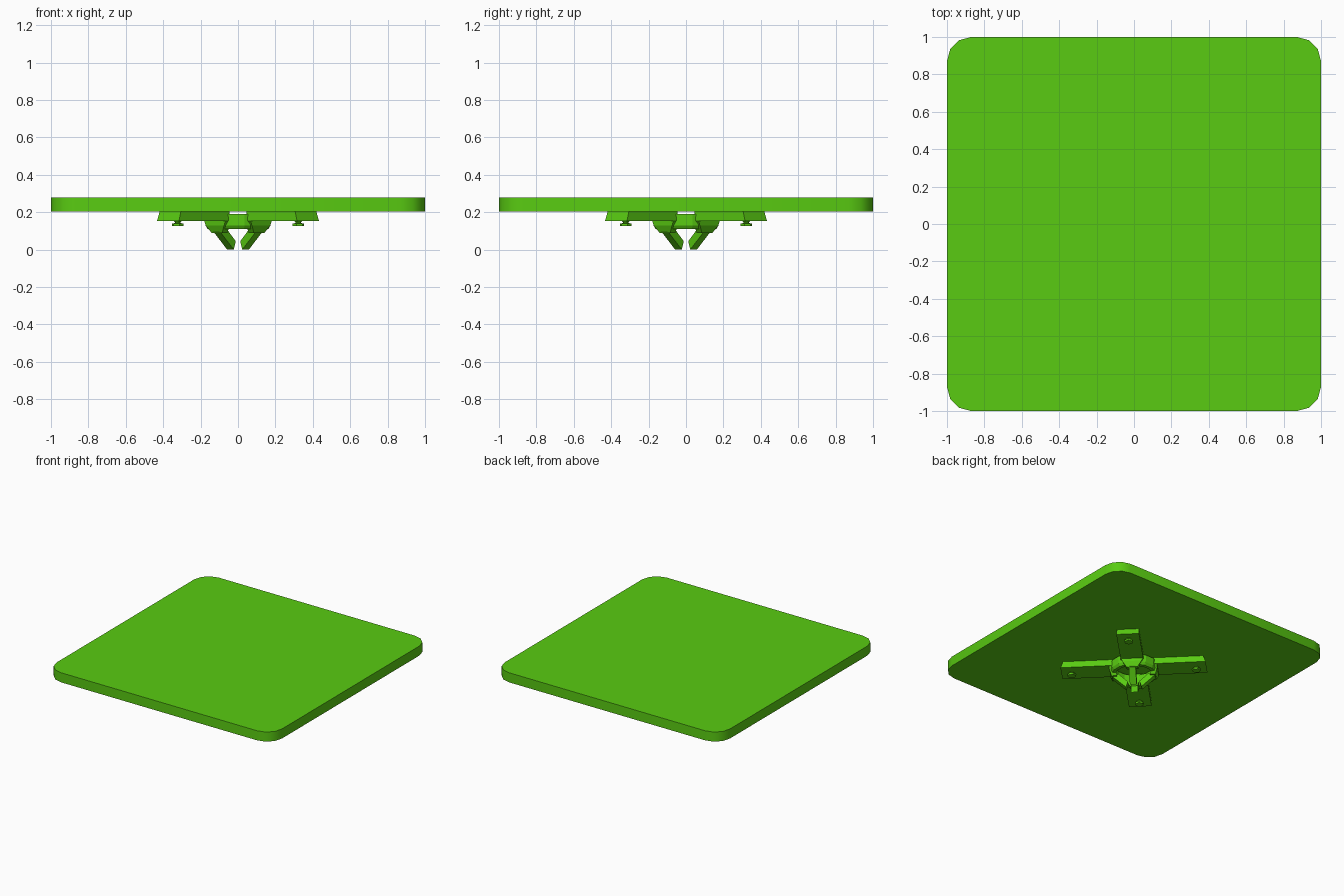
import bpy, bmesh
from math import pi, sin, cos
from mathutils import Matrix

if "Cube" in bpy.data.objects:
    bpy.data.objects.remove(bpy.data.objects["Cube"])

mat = bpy.data.materials.new("green")
mat.diffuse_color = (0.1, 0.6, 0.006, 1)
mat.use_nodes = True
mat.node_tree.nodes["Principled BSDF"].inputs["Base Color"].default_value = mat.diffuse_color


def finish(name, bm, smooth=False):
    bmesh.ops.recalc_face_normals(bm, faces=bm.faces)
    me = bpy.data.meshes.new(name)
    bm.to_mesh(me)
    bm.free()
    ob = bpy.data.objects.new(name, me)
    bpy.context.collection.objects.link(ob)
    me.materials.append(mat)
    if smooth:
        bpy.ops.object.select_all(action='DESELECT')
        ob.select_set(True)
        bpy.context.view_layer.objects.active = ob
        bpy.ops.object.shade_smooth_by_angle(angle=0.7)
    return ob


def bar(name, profile, angle):
    """Extrude an (r, z, half width) outline across a radial direction."""
    bm = bmesh.new()
    a = [bm.verts.new((r, -w, z)) for r, z, w in profile]
    b = [bm.verts.new((r, w, z)) for r, z, w in profile]
    bm.faces.new(a)
    bm.faces.new(b[::-1])
    n = len(profile)
    for i in range(n):
        j = (i + 1) % n
        bm.faces.new((a[i], b[i], b[j], a[j]))
    bm.transform(Matrix.Rotation(angle, 4, 'Z'))
    return finish(name, bm)


def lathe(name, profile, sides, centre=(0, 0), closed=False, turn=0):
    """Spin an (r, z) outline; closed joins last point to first, else caps ends."""
    bm = bmesh.new()
    rings = [[bm.verts.new((centre[0] + r * cos(turn + 2 * pi * k / sides),
                            centre[1] + r * sin(turn + 2 * pi * k / sides), z))
              for k in range(sides)] for r, z in profile]
    n = len(rings)
    for i in range(n if closed else n - 1):
        p, q = rings[i], rings[(i + 1) % n]
        for k in range(sides):
            m = (k + 1) % sides
            bm.faces.new((p[k], p[m], q[m], q[k]))
    if not closed:
        bm.faces.new(rings[0])
        bm.faces.new(rings[-1])
    return finish(name, bm)


# table top: square slab with rounded corners
R, SEG = 0.13, 3
bm = bmesh.new()
outline = []
for c, (sx, sy) in enumerate([(1, 1), (-1, 1), (-1, -1), (1, -1)]):
    for s in range(SEG + 1):
        t = (c + s / SEG) * pi / 2
        outline.append(bm.verts.new((sx * (1 - R) + R * cos(t), sy * (1 - R) + R * sin(t), 0.203)))
slab = bmesh.ops.extrude_face_region(bm, geom=[bm.faces.new(outline)])
bmesh.ops.translate(bm, vec=(0, 0, 0.077), verts=[v for v in slab["geom"] if isinstance(v, bmesh.types.BMVert)])
# keep the underside closed
if not any(all(abs(v.co.z - 0.203) < 1e-5 for v in f.verts) for f in bm.faces):
    bm.faces.new(outline)
finish("table_top", bm, smooth=True)

# hub ring joining the four arms
lathe("hub_ring", [(0.14, 0.19), (0.178, 0.19), (0.178, 0.13), (0.165, 0.11), (0.14, 0.11)], 16, closed=True, turn=pi / 16)

# four arms toward the corners, each with a socket, claw and bolt
for i in range(4):
    a = pi / 4 + i * pi / 2
    bar(f"arm_{i}", [(0.145, 0.203, 0.08), (0.15, 0.152, 0.083), (0.53, 0.152, 0.083), (0.512, 0.203, 0.08)], a)
    bar(f"socket_{i}", [(0.135, 0.153, 0.08), (0.175, 0.153, 0.08), (0.175, 0.13, 0.07),
                        (0.16, 0.09, 0.04), (0.12, 0.09, 0.04)], a)
    bar(f"claw_{i}", [(0.165, 0.1, 0.025), (0.057, 0.0, 0.025), (0.042, 0.045, 0.025), (0.11, 0.11, 0.025)], a)
    pos = (0.455 * cos(a), 0.455 * sin(a))
    lathe(f"bolt_{i}", [(0.022, 0.154), (0.016, 0.147), (0.016, 0.142), (0.032, 0.139), (0.032, 0.125)], 6, pos, turn=a)
